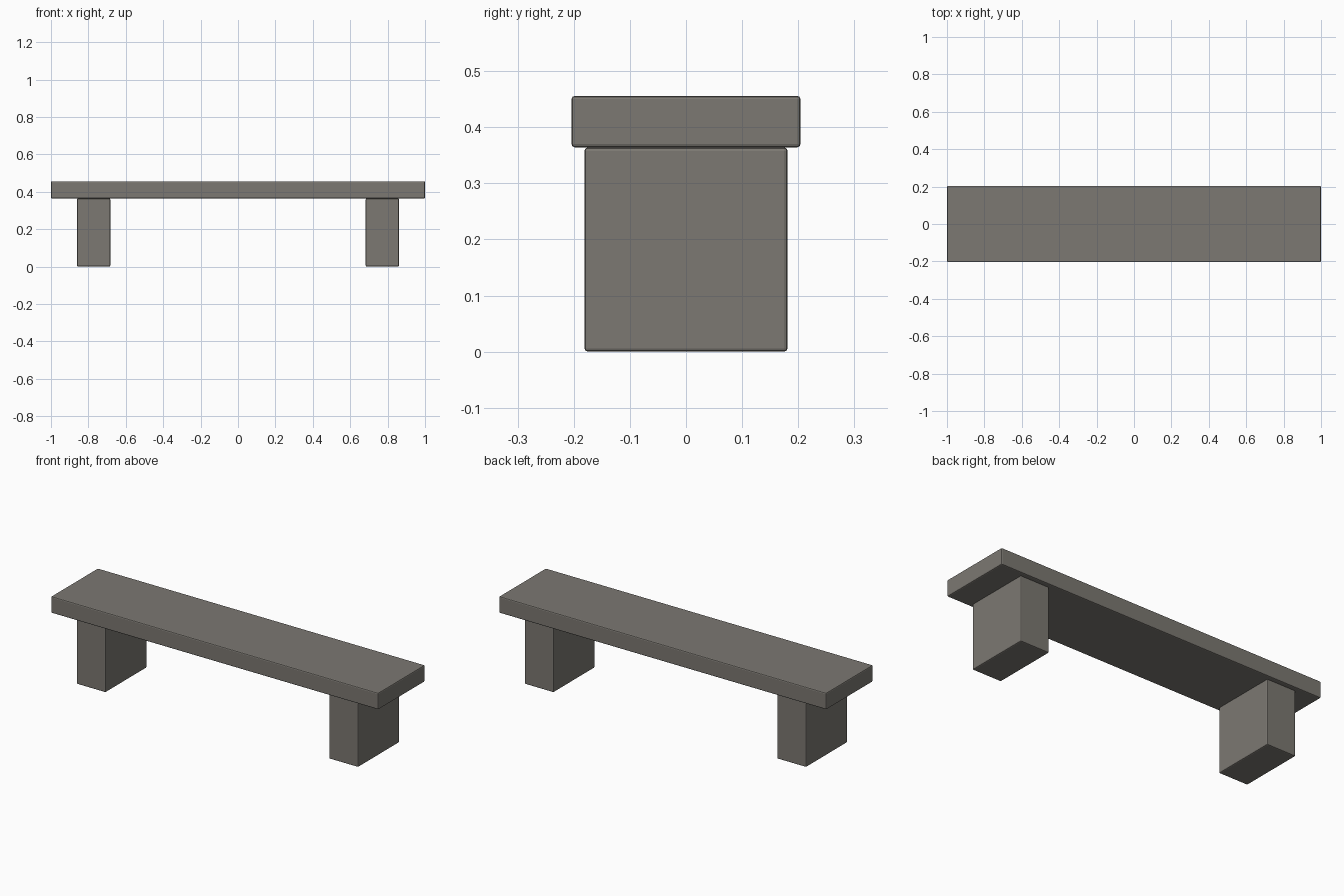
import bpy

cube = bpy.data.objects.get("Cube")
if cube:
    bpy.data.objects.remove(cube, do_unlink=True)

# Warm grey stone
stone = bpy.data.materials.new("warm_grey_stone")
stone.use_nodes = True
colour = (0.2, 0.188, 0.168, 1)
stone.diffuse_color = colour
bsdf = next(n for n in stone.node_tree.nodes if n.type == "BSDF_PRINCIPLED")
bsdf.inputs["Base Color"].default_value = colour
bsdf.inputs["Roughness"].default_value = 0.9


def block(name, centre, size, edge=0.006):
    """Stone block with slightly softened edges."""
    bpy.ops.mesh.primitive_cube_add(size=1, location=centre)
    obj = bpy.context.object
    obj.name = name
    obj.scale = size
    bpy.ops.object.transform_apply(location=False, rotation=False, scale=True)
    obj.data.materials.append(stone)
    bevel = obj.modifiers.new("soft_edges", "BEVEL")
    bevel.width = edge
    bevel.segments = 2
    return obj


LEG_TOP, SEAT_TOP = 0.364, 0.456

# Seat slab
block("seat", (0, 0, (LEG_TOP + SEAT_TOP) / 2), (2, 0.408, SEAT_TOP - LEG_TOP))

# Two block legs
for side, sign in (("left", 1), ("right", -1)):
    block(f"{side}_leg", (sign * 0.772, 0, LEG_TOP / 2), (0.178, 0.362, LEG_TOP))
